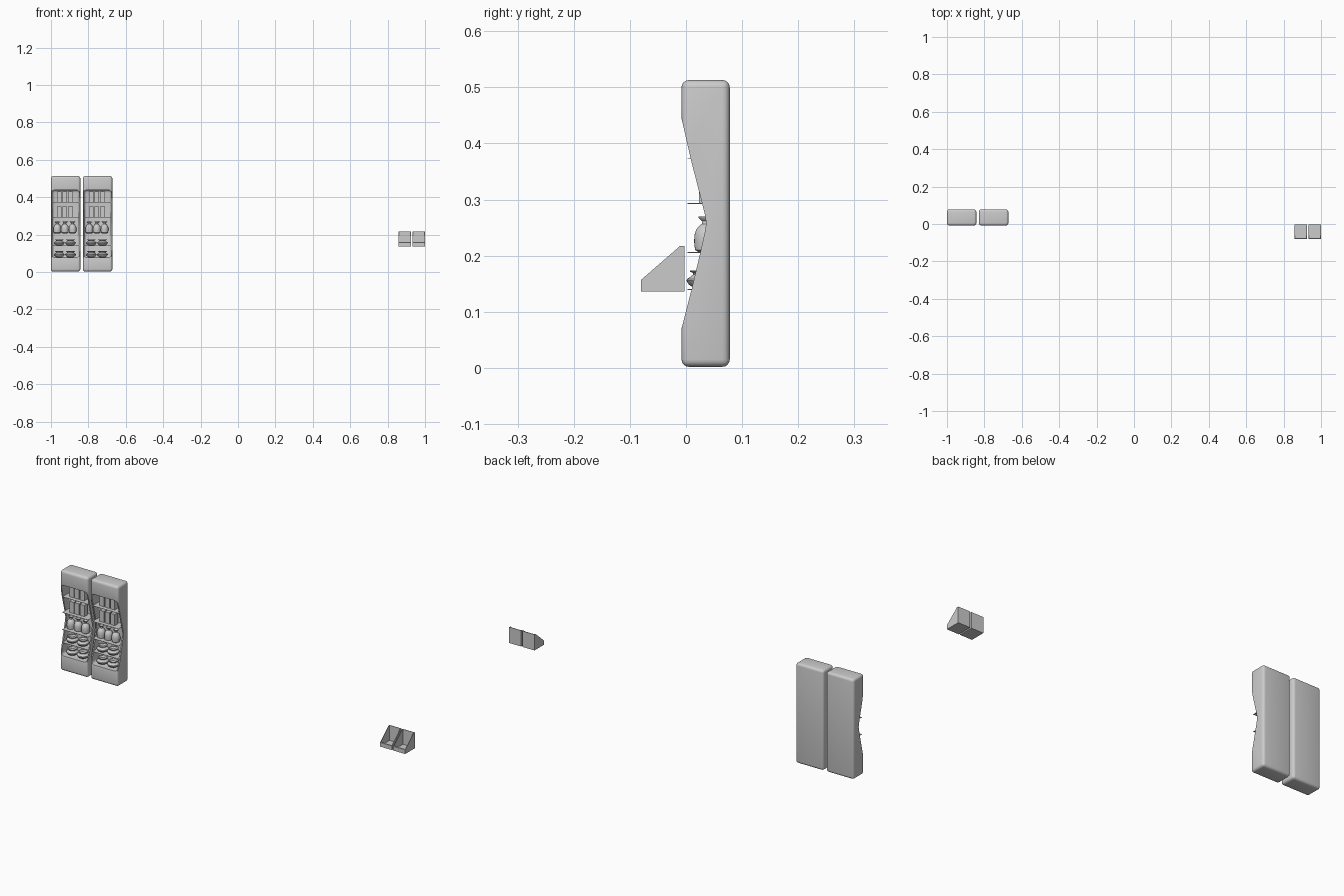
import bpy, bmesh, math

if "Cube" in bpy.data.objects:
    bpy.data.objects.remove(bpy.data.objects["Cube"])


def mesh_object(name, bm):
    bmesh.ops.recalc_face_normals(bm, faces=bm.faces[:])
    me = bpy.data.meshes.new(name)
    bm.to_mesh(me)
    bm.free()
    ob = bpy.data.objects.new(name, me)
    bpy.context.collection.objects.link(ob)
    return ob


def box(name, x0, x1, y0, y1, z0, z1, bevel=0.0, segs=4):
    bm = bmesh.new()
    bmesh.ops.create_cube(bm, size=1)
    for v in bm.verts:
        v.co.x = x1 if v.co.x > 0 else x0
        v.co.y = y1 if v.co.y > 0 else y0
        v.co.z = z1 if v.co.z > 0 else z0
    if bevel:
        bmesh.ops.bevel(bm, geom=bm.edges[:], offset=bevel, segments=segs,
                        profile=0.5, affect='EDGES')
    return mesh_object(name, bm)


def prism(name, profile, x0, x1):
    # side profile of (y, z) points extruded along x
    bm = bmesh.new()
    a = [bm.verts.new((x0, y, z)) for y, z in profile]
    b = [bm.verts.new((x1, y, z)) for y, z in profile]
    bm.faces.new(a)
    bm.faces.new(b)
    n = len(a)
    for i in range(n):
        j = (i + 1) % n
        bm.faces.new((a[i], a[j], b[j], b[i]))
    return mesh_object(name, bm)


def lathe(name, profile, x, y, z, sides=24):
    # (radius, height) profile spun round a vertical axis
    bm = bmesh.new()
    rings = [[bm.verts.new((x + r * math.cos(2 * math.pi * k / sides),
                            y + r * math.sin(2 * math.pi * k / sides), z + h))
              for k in range(sides)] for r, h in profile]
    for lo, hi in zip(rings, rings[1:]):
        for k in range(sides):
            m = (k + 1) % sides
            bm.faces.new((lo[k], lo[m], hi[m], hi[k]))
    bm.faces.new(rings[0])
    bm.faces.new(rings[-1])
    ob = mesh_object(name, bm)
    smooth(ob)
    return ob


def smooth(ob):
    bpy.ops.object.select_all(action='DESELECT')
    ob.select_set(True)
    bpy.context.view_layer.objects.active = ob
    bpy.ops.object.shade_smooth_by_angle(angle=math.radians(35))


def cut(ob, cutter):
    # apply the cut and discard the cutter
    cutter.hide_render = True
    mod = ob.modifiers.new("cut", 'BOOLEAN')
    mod.operation = 'DIFFERENCE'
    mod.solver = 'EXACT'
    mod.object = cutter
    bpy.context.view_layer.objects.active = ob
    bpy.ops.object.modifier_apply(modifier=mod.name)
    bpy.data.objects.remove(cutter)


WAIST = [(-0.05, 0.445), (-0.008, 0.445), (0.009, 0.37), (0.027, 0.300),
         (0.034, 0.272), (0.036, 0.258), (0.034, 0.244), (0.027, 0.212),
         (0.010, 0.14), (-0.008, 0.07), (-0.05, 0.07)]
VASE = [(0.013, 0), (0.019, 0.004), (0.0205, 0.018), (0.020, 0.030),
        (0.017, 0.040), (0.011, 0.047), (0.007, 0.050), (0.006, 0.055),
        (0.012, 0.060), (0.013, 0.063), (0.010, 0.063), (0.004, 0.056)]
BOWL = [(0.012, 0), (0.017, 0.003), (0.025, 0.008), (0.029, 0.015),
        (0.028, 0.018), (0.021, 0.023), (0.017, 0.026), (0.018, 0.029),
        (0.023, 0.031), (0.023, 0.033), (0.018, 0.032), (0.013, 0.026)]

# display cabinets with goods on the shelves
for i, cx in enumerate((-0.9215, -0.7505)):
    tag = "_%d" % (i + 1)
    body = box("cabinet" + tag, cx - 0.0785, cx + 0.0785,
               -0.008, 0.078, 0.002, 0.513, 0.013)
    cut(body, prism("waist_cutter", WAIST, cx - 0.2, cx + 0.2))
    cut(body, box("niche_cutter", cx - 0.072, cx + 0.072,
                  -0.06, 0.062, 0.078, 0.438, 0.014))
    smooth(body)
    for k, z in enumerate((0.14, 0.206, 0.293, 0.373)):
        box("shelf%s_%d" % (tag, k), cx - 0.073, cx + 0.073,
            0.003, 0.063, z - 0.001, z + 0.0005)
    gx = cx - 0.004
    # cartons on the two upper shelves
    for z in (0.2935, 0.3735):
        for dx in (-0.03, 0, 0.03):
            box("carton" + tag, gx + dx - 0.0125, gx + dx + 0.0125,
                0.023, 0.048, z, z + 0.057)
    # vases on the middle shelf
    for dx in (-0.041, 0, 0.041):
        lathe("vase" + tag, VASE, gx + dx, 0.035, 0.2065)
    # bowls on the lower levels
    for z in (0.1405, 0.078):
        for dx in (-0.03, 0.03):
            lathe("bowl" + tag, BOWL, gx + dx, 0.03, z)

# open sloping bins
BIN = [(-0.08, 0.136), (-0.003, 0.136), (-0.003, 0.217),
       (-0.011, 0.217), (-0.08, 0.157)]
HOLLOW = [(-0.077, 0.140), (-0.006, 0.140), (-0.006, 0.25), (-0.077, 0.25)]
for i, x0 in enumerate((0.857, 0.932)):
    b = prism("bin_%d" % (i + 1), BIN, x0, x0 + 0.068)
    cut(b, prism("bin_cutter", HOLLOW, x0 + 0.003, x0 + 0.065))
